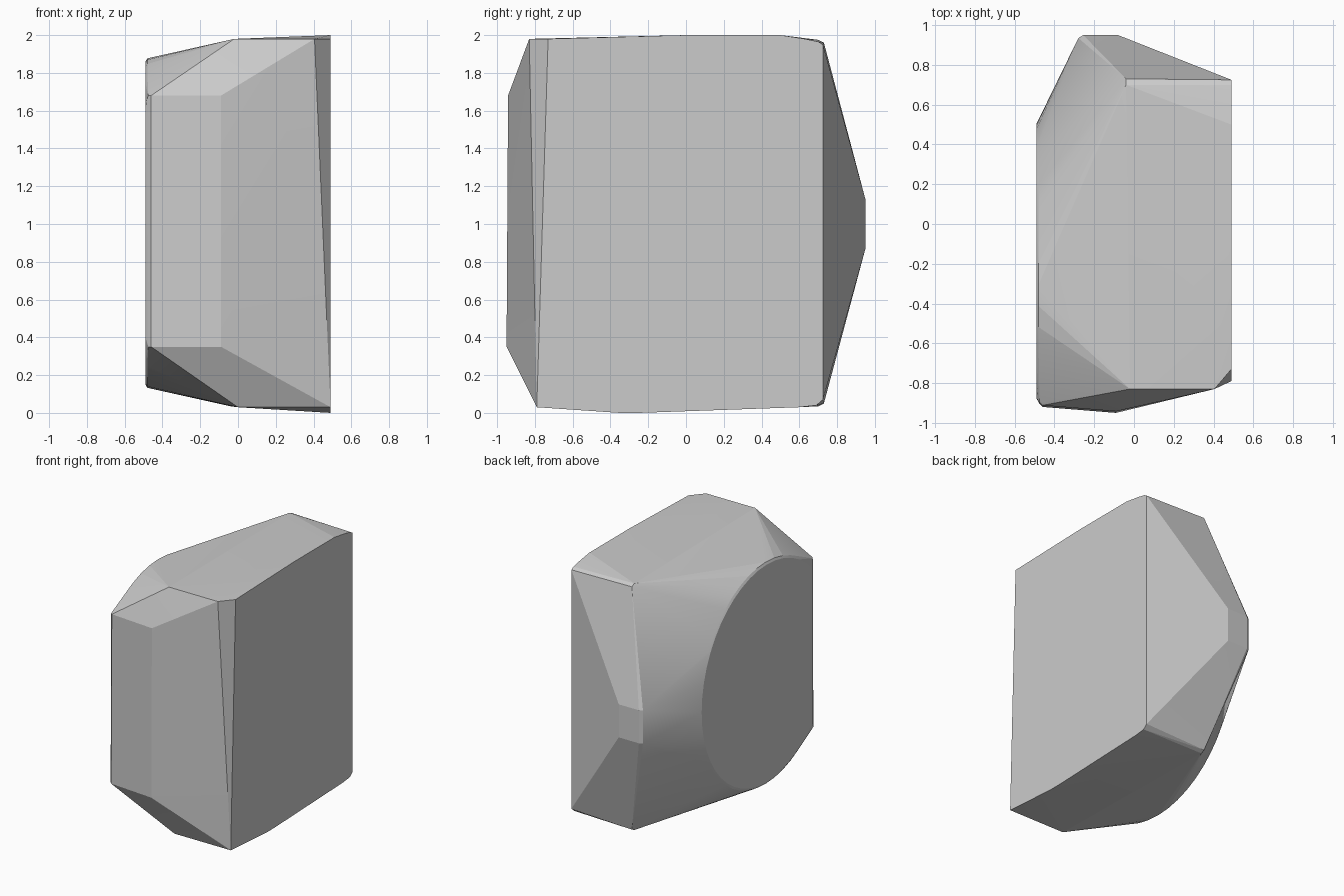
import bpy, bmesh, math

if "Cube" in bpy.data.objects:
    bpy.data.objects.remove(bpy.data.objects["Cube"])

pts = []

# right flat face outline (y, z) at x = 0.49
for y, z in [(-0.79, 0.03), (-0.35, 0.0), (-0.25, 0.0), (0.6, 0.03), (0.69, 0.04), (0.725, 0.07),
             (0.725, 1.95), (0.70, 1.965), (0.63, 1.98), (0.5, 2.0), (0.0, 2.0), (-0.73, 1.98)]:
    pts.append((0.49, y, z))

# front facets: sloped top rim, main panel, lower rim
pts += [(0.405, -0.83, 1.98), (-0.02, -0.83, 1.98), (0.0, -0.79, 0.03)]
for z, y in [(0.35, -0.95), (1.68, -0.942)]:
    pts += [(-0.09, y, z), (-0.46, y + 0.03, z), (-0.475, y + 0.045, z)]

# back facets: rim corners and the small raised nose
pts += [(-0.04, 0.73, z) for z in (0.05, 1.96)]
pts += [(-0.04, 0.70, z) for z in (0.035, 1.975)]
for z in (0.87, 1.13):
    pts += [(-0.08, 0.95, z), (-0.255, 0.95, z), (-0.28, 0.935, z)]

# left rounded face: two rings cut off at the front
for x, ry, rz in [(-0.49, 0.81, 0.855), (-0.48, 0.825, 0.872)]:
    for i in range(48):
        a = 2 * math.pi * i / 48
        y, z = -0.305 + ry * math.cos(a), 1.005 + rz * math.sin(a)
        if y > -0.88:
            pts.append((x, y, z))
pts += [(-0.485, -0.885, z) for z in (0.38, 1.65)]

# faceted block as the hull of its rims
bm = bmesh.new()
for p in pts:
    bm.verts.new(p)
res = bmesh.ops.convex_hull(bm, input=bm.verts)
loose = {e for e in res["geom_interior"] + res["geom_unused"] if isinstance(e, bmesh.types.BMVert)}
bmesh.ops.delete(bm, geom=list(loose), context='VERTS')
bmesh.ops.dissolve_limit(bm, angle_limit=math.radians(0.5), verts=bm.verts, edges=bm.edges)
bmesh.ops.recalc_face_normals(bm, faces=bm.faces)
me = bpy.data.meshes.new("faceted_block")
bm.to_mesh(me)
bm.free()
ob = bpy.data.objects.new("faceted_block", me)
bpy.context.collection.objects.link(ob)
bpy.context.view_layer.objects.active = ob
ob.select_set(True)
bpy.ops.object.shade_smooth_by_angle(angle=math.radians(8))
